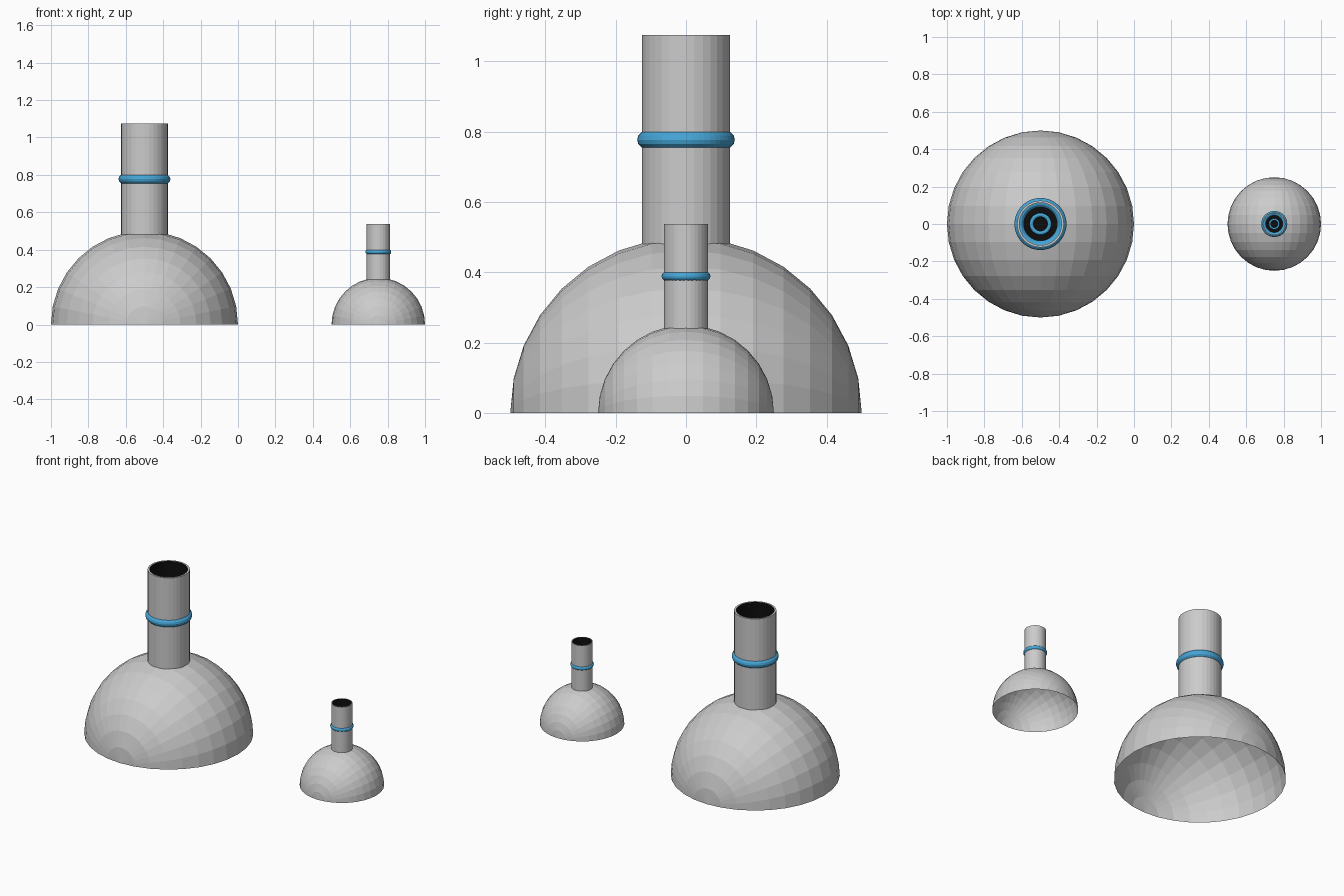
import bpy, bmesh
from math import cos, sin, tau
from mathutils import Matrix

if "Cube" in bpy.data.objects:
    bpy.data.objects.remove(bpy.data.objects["Cube"])


def material(name, color):
    m = bpy.data.materials.new(name)
    m.diffuse_color = color
    m.use_nodes = True
    m.node_tree.nodes["Principled BSDF"].inputs["Base Color"].default_value = m.diffuse_color
    return m


BLUE = material("blue", (0.06, 0.38, 0.68, 1))
BLACK = material("black", (0.004, 0.004, 0.004, 1))


def finish(name, bm, mats=()):
    mesh = bpy.data.meshes.new(name)
    bm.to_mesh(mesh)
    bm.free()
    for m in mats:
        mesh.materials.append(m)
    ob = bpy.data.objects.new(name, mesh)
    bpy.context.collection.objects.link(ob)
    return ob


# Hollow half sphere, poles along y
def dome(name):
    bm = bmesh.new()
    bmesh.ops.create_uvsphere(bm, u_segments=32, v_segments=16, radius=0.5,
                              matrix=Matrix.Rotation(tau / 4, 4, 'X'))
    low = [v for v in bm.verts if v.co.z < -0.001]
    bmesh.ops.delete(bm, geom=low, context='VERTS')
    return finish(name, bm)


# Neck: grey outer wall and rim, black bore with a floor
def neck(name, n=32):
    bm = bmesh.new()
    profile = [(0.125, 0.475), (0.125, 1.075), (0.113, 1.075), (0.113, 0.51)]
    loops = [[bm.verts.new((r * cos(tau * i / n), r * sin(tau * i / n), z))
              for i in range(n)] for r, z in profile]
    for k in range(3):
        for i in range(n):
            j = (i + 1) % n
            f = bm.faces.new((loops[k][i], loops[k][j],
                              loops[k + 1][j], loops[k + 1][i]))
            f.material_index = int(k == 2)
    bm.faces.new(loops[3]).material_index = 1
    return finish(name, bm, (None, BLACK))


def ring(name, major, minor, z):
    bpy.ops.mesh.primitive_torus_add(major_radius=major, minor_radius=minor,
                                     major_segments=48, minor_segments=12)
    ob = bpy.context.object
    ob.name = name
    ob.data.transform(Matrix.Translation((0, 0, z)))
    ob.data.materials.append(BLUE)
    return ob


# Large vessel and its half-size copy
for label, x, s in (("large", -0.5, 1.0), ("small", 0.75, 0.5)):
    parts = [dome(label + "_dome"), neck(label + "_neck"),
             ring(label + "_collar", 0.114, 0.025, 0.777),
             ring(label + "_inner_ring", 0.048, 0.011, 0.525)]
    for ob in parts:
        ob.location.x = x
        ob.scale = (s, s, s)
